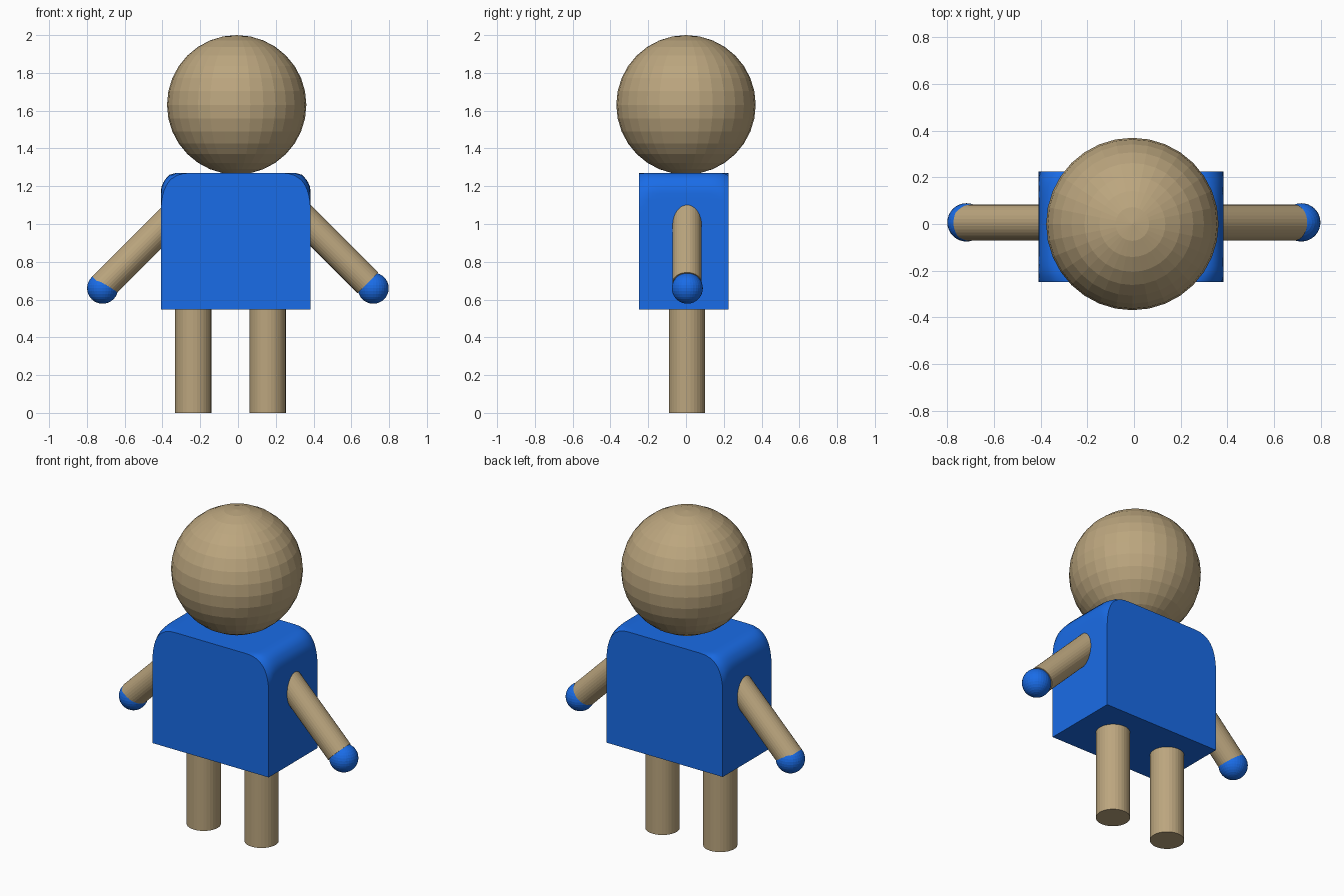
import bpy, bmesh, math
from mathutils import Vector

if "Cube" in bpy.data.objects:
    bpy.data.objects.remove(bpy.data.objects["Cube"])


def material(name, rgb):
    m = bpy.data.materials.new(name)
    m.diffuse_color = (*rgb, 1)
    m.use_nodes = True
    m.node_tree.nodes["Principled BSDF"].inputs["Base Color"].default_value = m.diffuse_color
    return m


TAN = material("tan", (0.50, 0.38, 0.21))
BLUE = material("blue", (0.01, 0.15, 0.80))


def finish(bm, name, mat):
    me = bpy.data.meshes.new(name)
    bm.to_mesh(me)
    bm.free()
    me.materials.append(mat)
    ob = bpy.data.objects.new(name, me)
    bpy.context.collection.objects.link(ob)
    return ob


def ball(name, centre, radius, mat):
    bm = bmesh.new()
    bmesh.ops.create_uvsphere(bm, u_segments=32, v_segments=16, radius=radius)
    ob = finish(bm, name, mat)
    ob.location = centre
    return ob


def rod(name, start, end, radius, mat):
    a, b = Vector(start), Vector(end)
    bm = bmesh.new()
    bmesh.ops.create_cone(bm, cap_ends=True, segments=32, radius1=radius,
                          radius2=radius, depth=(b - a).length)
    ob = finish(bm, name, mat)
    ob.location = (a + b) / 2
    ob.rotation_mode = 'QUATERNION'
    ob.rotation_quaternion = (b - a).to_track_quat('Z', 'Y')
    return ob


def torso():
    # Box with sharp lower edges; the top corners are pulled in to a soft cap
    hx, hy, hz = 0.396, 0.237, 0.361
    rx, rz = 0.25, 0.35
    bm = bmesh.new()
    bmesh.ops.create_cube(bm, size=2)
    bmesh.ops.subdivide_edges(bm, edges=bm.edges[:], cuts=19, use_grid_fill=True)
    for vert in bm.verts:
        x, y, z = vert.co.x * hx, vert.co.y * hy, vert.co.z * hz
        u = max(0, (abs(x) - hx + rx) / rx)
        w = max(0, (z - hz + rz) / rz)
        limit = 1.35 - 0.3 * abs(vert.co.y) ** 6
        if u ** 4 + w ** 4 > limit:
            s = (limit / (u ** 4 + w ** 4)) ** 0.25
            if u > 0:
                x = math.copysign(hx - rx + u * s * rx, x)
            z = hz - rz + w * s * rz
        vert.co = (x, y, z)
    ob = finish(bm, "torso", BLUE)
    ob.location = (-0.012, -0.012, 0.909)
    bpy.context.view_layer.objects.active = ob
    ob.select_set(True)
    bpy.ops.object.shade_smooth_by_angle(angle=math.radians(62))
    ob.select_set(False)


torso()
ball("head", (-0.007, 0, 1.631), 0.369, TAN)

# Legs
for side, x in (("left", -0.237), ("right", 0.157)):
    rod(side + "_leg", (x, 0.005, 0), (x, 0.005, 0.62), 0.096, TAN)

# Arms slope down at 45 degrees and end in round hands
for side, x, z, hand_x in (("left", -0.718, 0.668, -0.717),
                           ("right", 0.687, 0.689, 0.716)):
    reach = 0.44
    inner = x - math.copysign(reach, x)
    rod(side + "_arm", (inner, 0.006, z + reach), (x, 0.006, z), 0.077, TAN)
    ball(side + "_hand", (hand_x, 0.007, 0.66), 0.082, BLUE)
